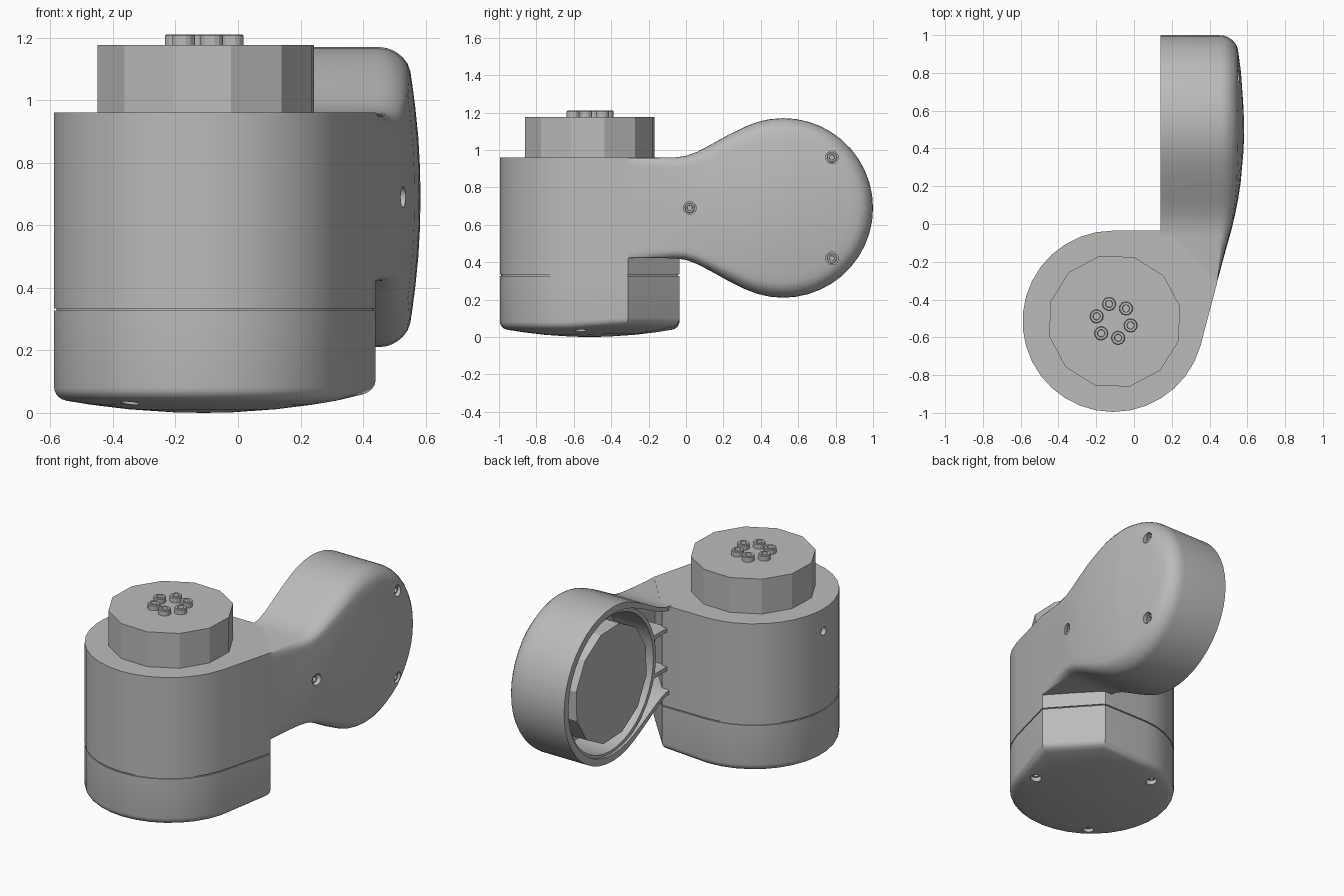
import bpy, bmesh, math
from mathutils import Vector, Matrix

cube = bpy.data.objects.get("Cube")
if cube:
    bpy.data.objects.remove(cube)

grey = bpy.data.materials.new("light_grey")
grey.use_nodes = True
grey.diffuse_color = (0.5, 0.5, 0.5, 1)
grey.node_tree.nodes["Principled BSDF"].inputs["Base Color"].default_value = (0.5, 0.5, 0.5, 1)


def finish(bm, name):
    bmesh.ops.remove_doubles(bm, verts=bm.verts, dist=0.0002)
    bmesh.ops.recalc_face_normals(bm, faces=bm.faces)
    mesh = bpy.data.meshes.new(name)
    bm.to_mesh(mesh)
    bm.free()
    mesh.materials.append(grey)
    obj = bpy.data.objects.new(name, mesh)
    bpy.context.collection.objects.link(obj)
    return obj


def smooth(obj, angle):
    bpy.ops.object.select_all(action="DESELECT")
    obj.select_set(True)
    bpy.context.view_layer.objects.active = obj
    bpy.ops.object.shade_smooth_by_angle(angle=math.radians(angle))


def loft(name, rings, closed=True, caps=(False, False)):
    """Skin a list of matching point rings."""
    bm = bmesh.new()
    rows = [[bm.verts.new(p) for p in ring] for ring in rings]
    n = len(rows[0])
    for a, b in zip(rows, rows[1:]):
        for i in range(n if closed else n - 1):
            j = (i + 1) % n
            bm.faces.new((a[i], a[j], b[j], b[i]))
    for row, cap in zip((rows[0], rows[-1]), caps):
        if cap:
            bm.faces.new(row)
    if not closed:
        bmesh.ops.remove_doubles(bm, verts=bm.verts, dist=0.0002)
        bmesh.ops.holes_fill(bm, edges=[e for e in bm.edges if e.is_boundary], sides=0)
    return finish(bm, name)


def turned(name, profile, start, axis, sides, spin=0.0):
    """Revolve (radius, distance) points about an axis from a start point."""
    m = Matrix.Translation(start) @ Vector(axis).to_track_quat("Z", "Y").to_matrix().to_4x4()
    rings = [[m @ Vector((r * math.cos(a), r * math.sin(a), h))
              for a in (spin + math.tau * i / sides for i in range(sides))]
             for r, h in profile]
    return loft(name, rings, caps=(True, True))


def cut(obj, cutters):
    for c in cutters:
        c.hide_render = True
        mod = obj.modifiers.new("hole", "BOOLEAN")
        mod.operation, mod.solver, mod.object = "DIFFERENCE", "EXACT", c
        bpy.context.view_layer.objects.active = obj
        bpy.ops.object.modifier_apply(modifier=mod.name)
        bpy.data.objects.remove(c)


def screw(name, start, axis, r, height):
    """Round cap screw with a socket in its head."""
    turned(name, [(r, 0), (r, height * 0.9), (r * 0.9, height), (r * 0.55, height),
                  (r * 0.5, height * 0.5)], start, axis, 14)


# Upright housing: round footprint with a chamfered corner towards the arm
CX, CY, R = -0.11, -0.515, 0.48
foot = [(R * math.cos(a), R * math.sin(a))
        for a in (math.radians(90 + 254 * i / 24) for i in range(25))]
foot += [(0.44 - CX, -0.31 - CY), (0.19 - CX, -0.035 - CY)]


def foot_ring(scale, height):
    return [(CX + x * scale, CY + y * scale, height(math.hypot(x, y) * scale)) for x, y in foot]


rings = []
for t in (1, 0.8, 0.5, 0.25, 0.08, 0.05, 0.03, 0.015, 0.005, 0):
    lift = 0.035 * (1 - math.sqrt(1 - max(0, 1 - t / 0.08) ** 2))
    rings.append(foot_ring(1 - t, lambda r, k=lift: 0.2 * r * r + k))
for scale, z in ((1, 0.327), (0.985, 0.327), (0.985, 0.334), (1, 0.334), (1, 0.96)):
    rings.append(foot_ring(scale, lambda r, z=z: z))
housing = loft("housing", rings, caps=(False, True))

# Screw holes under the housing and in its side
cutters = []
for deg in (233, 353, 113):
    a = math.radians(deg)
    p = Vector((CX + 0.39 * math.cos(a), CY + 0.39 * math.sin(a), -0.02))
    cutters.append(turned("cutter", [(0.032, 0), (0.032, 0.1)], p, (0, 0, 1), 16))
    screw("base_screw", p + Vector((0, 0, 0.101)), (0, 0, -1), 0.026, 0.03)
cutters.append(turned("cutter", [(0.025, 0), (0.025, 0.07)], (-0.63, CY, 0.82), (1, 0, 0), 16))
cut(housing, cutters)
smooth(housing, 32)

# Top flange and its ring of bolts
turned("top_flange", [(0.355, 0.95), (0.355, 1.177)], (-0.103, CY, 0), (0, 0, 1), 12, math.radians(13))
for i in range(6):
    a = math.radians(45 + 60 * i)
    screw("flange_bolt", (-0.108 + 0.093 * math.cos(a), -0.513 + 0.093 * math.sin(a), 1.17),
          (0, 0, 1), 0.036, 0.04)

# Side arm: neck flowing into a round paddle, domed outside and hollow inside
AY, AZ = 0.52, 0.69
half = [(-0.4, 0.268), (-0.3, 0.268), (-0.15, 0.268), (-0.06, 0.27), (0.0, 0.278),
        (0.06, 0.3), (0.13, 0.337), (0.22, 0.387)]
half += [(AY + R * math.cos(a), R * math.sin(a))
         for a in (math.radians(115 - 115 * i / 14) for i in range(15))]
outline = [(y, h) for y, h in half] + [(y, -h) for y, h in half[-2::-1]]
SIDE = [(-0.4, 0.416), (-0.3, 0.442), (-0.2, 0.468), (-0.1, 0.497), (0.0, 0.524), (0.1, 0.546),
        (0.2, 0.563), (0.4, 0.581), (0.55, 0.584), (0.8, 0.567), (1.0, 0.54)]


def side_x(y):
    for (a, xa), (b, xb) in zip(SIDE, SIDE[1:]):
        if y <= b:
            return xa + (xb - xa) * (y - a) / (b - a)
    return SIDE[-1][1]


def arm_ring(t, x=None):
    """Outline shrunk by t towards the arm's spine, domed unless x is given."""
    ring = []
    for y, h in outline:
        s = min(y, AY)
        py, ph = s + (y - s) * (1 - t), h * (1 - t)
        edge = min(0.45, side_x(y))
        top = side_x(py) - 0.2 * ph * ph * min(1, max(0, (py + 0.3) / 0.4))
        k = math.sqrt(1 - max(0, 1 - t / 0.16) ** 2)
        px = edge + (top - edge) * k if x is None else min(x, edge)
        ring.append((px, py, AZ + ph))
    return ring


rings = [arm_ring(t) for t in (1, 0.8, 0.6, 0.4, 0.25, 0.16, 0.11, 0.07, 0.04, 0.02, 0.007, 0)]
rings += [arm_ring(0, 0.14), arm_ring(0.09, 0.14), arm_ring(0.09, 0.4), arm_ring(1, 0.4)]
arm = loft("side_arm", rings, closed=False)

# Screw holes in the domed cover
cutters = []
for y, z in ((0.02, 0.69), (0.78, 0.96), (0.78, 0.42)):
    x = side_x(y) - 0.2 * (z - AZ) ** 2
    cutters.append(turned("cutter", [(0.034, 0), (0.034, 0.2)], (x - 0.05, y, z), (1, 0, 0), 18))
    screw("cover_screw", (x - 0.051, y, z), (1, 0, 0), 0.027, 0.035)
cut(arm, cutters)
smooth(arm, 35)

# Output flange, its seat ring and the ribs inside the hollow
turned("output_flange", [(0.355, 0.15), (0.355, 0.41)], (0, AY, AZ), (1, 0, 0), 12, math.radians(13))
sides = 40
seat = []
for r, x in ((0.445, 0.41), (0.445, 0.155), (0.42, 0.155), (0.42, 0.41)):
    seat.append([(x, AY + r * math.cos(math.tau * i / sides), AZ + r * math.sin(math.tau * i / sides))
                 for i in range(sides)])
smooth(loft("seat_ring", seat), 35)
for z in (0.57, 0.81):
    bm = bmesh.new()
    bmesh.ops.create_cube(bm, size=1, matrix=Matrix.Translation((0.28, 0.03, z))
                          @ Matrix.Diagonal((0.25, 0.16, 0.025, 1)))
    finish(bm, "neck_rib")
